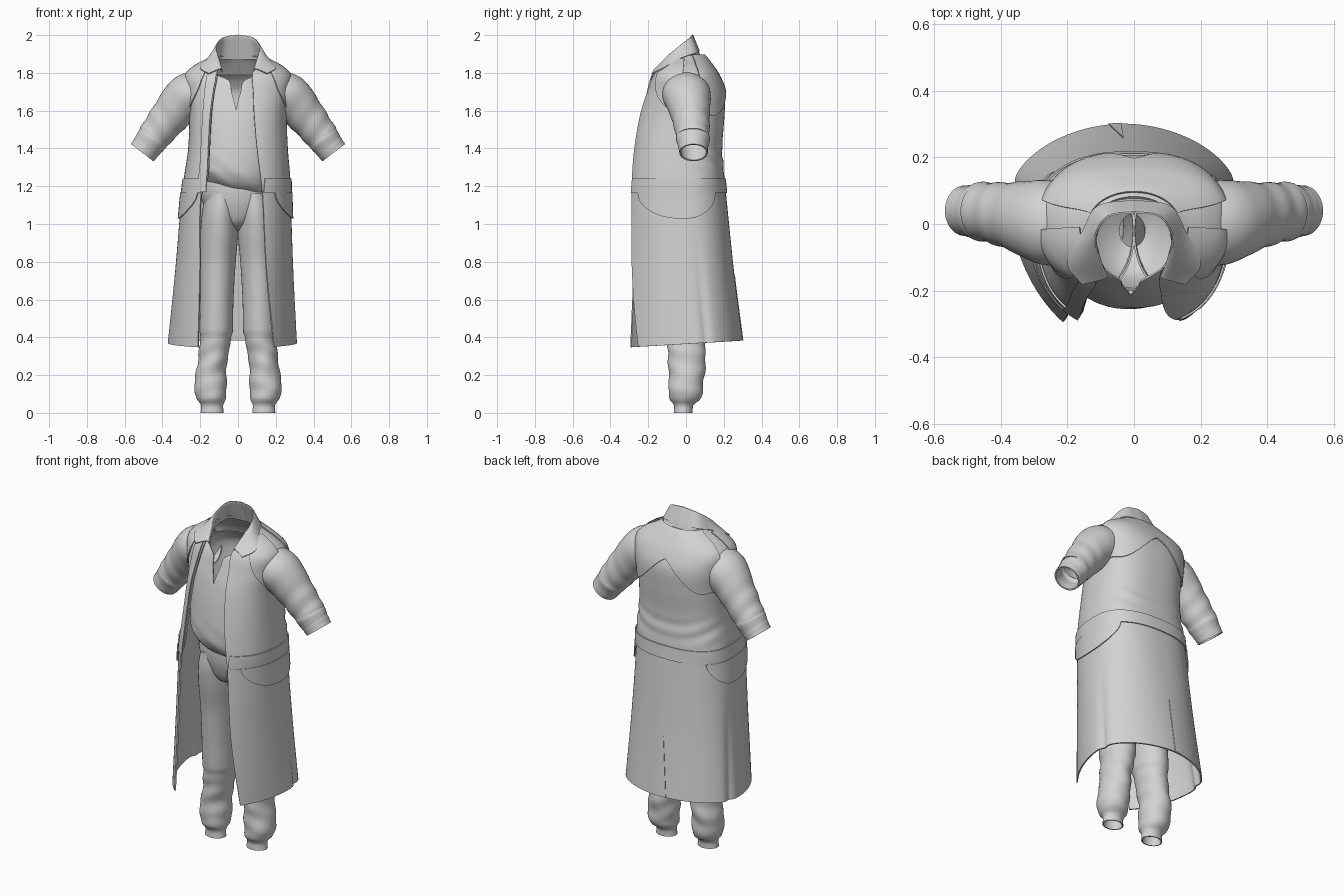
import bpy, bmesh
from math import sin, cos, asin, pi, exp, copysign
from mathutils import Vector

cube = bpy.data.objects.get("Cube")
if cube:
    bpy.data.objects.remove(cube, do_unlink=True)

cloth = bpy.data.materials.new("light grey cloth")
cloth.use_nodes = True
GREY = (0.65, 0.65, 0.65, 1)
cloth.diffuse_color = GREY
bsdf = next(n for n in cloth.node_tree.nodes if n.type == 'BSDF_PRINCIPLED')
bsdf.inputs["Base Color"].default_value = GREY
bsdf.inputs["Roughness"].default_value = 0.8


def clamp(x):
    return min(1.0, max(0.0, x))


def spow(x, p):
    return copysign(abs(x) ** p, x)


def interp(rows, t):
    """Smooth interpolation of rows whose first column is the parameter."""
    t = min(rows[-1][0], max(rows[0][0], t))
    i = 0
    while i < len(rows) - 2 and t > rows[i + 1][0]:
        i += 1
    a, b = rows[i], rows[i + 1]
    before, after = rows[max(i - 1, 0)], rows[min(i + 2, len(rows) - 1)]
    h = b[0] - a[0]
    s = (t - a[0]) / h
    out = []
    for k in range(1, len(a)):
        m0 = (b[k] - before[k]) / (b[0] - before[0]) * h
        m1 = (after[k] - a[k]) / (after[0] - a[0]) * h
        d = b[k] - a[k]
        out.append(a[k] + s * (m0 + s * (3 * d - 2 * m0 - m1 + s * (m0 + m1 - 2 * d))))
    return out


def sheet(name, func, nu, nv, thick=0.006):
    """Grid of quads from func(u, v), thickened and smoothed."""
    bm = bmesh.new()
    grid = [[bm.verts.new(func(i / nu, j / nv)) for i in range(nu + 1)] for j in range(nv + 1)]
    for low, high in zip(grid, grid[1:]):
        for i in range(nu):
            bm.faces.new((low[i], low[i + 1], high[i + 1], high[i]))
    bmesh.ops.remove_doubles(bm, verts=bm.verts, dist=0.0004)
    bmesh.ops.recalc_face_normals(bm, faces=bm.faces)
    mesh = bpy.data.meshes.new(name)
    bm.to_mesh(mesh)
    bm.free()
    mesh.materials.append(cloth)
    ob = bpy.data.objects.new(name, mesh)
    bpy.context.collection.objects.link(ob)
    bpy.ops.object.select_all(action='DESELECT')
    ob.select_set(True)
    bpy.context.view_layer.objects.active = ob
    mod = ob.modifiers.new("thickness", 'SOLIDIFY')
    mod.thickness, mod.offset = thick, 0
    bpy.ops.object.modifier_apply(modifier=mod.name)
    bpy.ops.object.shade_smooth_by_angle(angle=0.7)


class Shell:
    """Garment body; rows: z, centre x, half width, centre y, front y, back y,
    roundness, right opening x, left opening x. Angle 0 is the front."""

    def __init__(self, rows, detail=lambda a, z: 0):
        self.rows, self.detail = rows, detail

    def point(self, a, z, off=0):
        cx, rx, yc, yf, yb, p, _, _ = interp(self.rows, z)
        grow = off + self.detail(a, z)
        ry = yc - yf if cos(a) > 0 else yb - yc
        y = yc - (ry + grow) * spow(cos(a), p)
        lift = off * clamp((z - 1.68) * 8) + 0.06 * y * clamp((0.7 - z) * 3)
        return Vector((cx + (rx + grow) * spow(sin(a), p), y, z + lift))

    def edges(self, z):
        cx, rx, _, _, _, p, xr, xl = interp(self.rows, z)
        return (asin(clamp((xl - cx) / rx) ** (1 / p)),
                2 * pi - asin(clamp((cx - xr) / rx) ** (1 / p)))

    def body(self, u, v):
        z0, z1 = self.rows[0][0], self.rows[-1][0]
        z = z0 + (z1 - z0) * (0.5 * v + 0.5 * sin(v * pi / 2))
        a0, a1 = self.edges(z)
        return self.point(a0 + (a1 - a0) * u, z)


# Long coat, open at the front, with side pleats and creases at the waist
def coat_detail(a, z):
    fold = sum(exp(-((a - c) / 0.12) ** 2) for c in (1.7, 2 * pi - 1.7))
    waist = exp(-((z - 1.34) / 0.06) ** 2) * clamp(-cos(a) * 2)
    return (-0.016 * fold * clamp((1 - z) / 0.6)
            + 0.004 * waist * sin(z * 70 + 3 * cos(a * 2)))


coat = Shell([
    (.365, -.03, .34, .08, -.37, .297, 1.06, -.21, .19),
    (.75, -.02, .31, .04, -.34, .25, .96, -.2, .15),
    (1.14, -.01, .285, 0, -.31, .21, .85, -.195, .13),
    (1.24, -.005, .278, 0, -.3, .2, .8, -.16, .12),
    (1.4, 0, .26, -.01, -.28, .188, .8, -.15, .1),
    (1.58, 0, .255, 0, -.245, .2, .8, -.14, .085),
    (1.7, 0, .268, 0, -.205, .2, .8, -.125, .08),
    (1.78, 0, .272, 0, -.175, .165, .8, -.11, .075),
    (1.83, 0, .22, 0, -.14, .13, .85, -.11, .085),
    (1.87, 0, .145, 0, -.11, .1, .9, -.125, .115),
    (1.89, 0, .118, 0, -.09, .08, 1, -.11, .11)], coat_detail)
sheet("coat_body", coat.body, 96, 90, 0.008)


# Panels laid on the coat
def waistband(u, v):
    a0, a1 = coat.edges(1.14)
    return coat.point(a0 + (a1 - a0) * u, 1.165 + 0.075 * v, 0.008)


def placket(u, v):
    z = 1.17 + 0.63 * v
    return coat.point(coat.edges(max(z, 1.26))[1] - 0.2 * u, z, 0.012)


def back_yoke(u, v):
    t = 2 * u - 1
    low = 1.745 - 0.17 * sin(pi / 2 * min(1.15, abs(t) * 1.4))
    return coat.point(pi + 1.25 * t, low + (1.885 - low) * v, 0.011)


def back_vent(u, v):
    return coat.point(pi + 0.03 + 0.12 * u * (1 - v), 0.366 + 0.36 * v, 0.004)


sheet("waistband", waistband, 80, 4)
sheet("front_placket", placket, 6, 30)
sheet("back_yoke", back_yoke, 48, 24)
sheet("back_vent", back_vent, 4, 16)

for side, word in ((1, "left"), (-1, "right")):
    def pocket(u, v):
        low = 1.163 - 0.135 * sin(pi * u) ** 0.6
        return coat.point(side * (0.7 + 1.6 * u), low + (1.167 - low) * v, 0.011)

    def front_yoke(u, v):
        low = 1.79 - 0.22 * u ** 0.6
        return coat.point(side * (0.62 + 0.9 * u), low + (1.865 - low) * v, 0.009)

    sheet(word + "_pocket", pocket, 48, 8)
    sheet(word + "_front_yoke", front_yoke, 24, 16)

# Shirt with a notched neck and a loose, slanting hem
shirt_rows = [
    (1.185, -.01, .165, -.02, -.19, .13, .9, -.01, -.01),
    (1.215, -.01, .195, -.02, -.225, .15, .9, -.01, -.01),
    (1.28, -.01, .222, -.02, -.25, .16, .9, -.01, -.01),
    (1.45, -.01, .23, -.02, -.24, .165, .9, -.01, -.01),
    (1.6, -.01, .23, -.01, -.215, .17, .9, -.01, -.01),
    (1.7, -.01, .22, 0, -.185, .165, .9, -.034, .014),
    (1.76, -.005, .19, 0, -.165, .13, .9, -.05, .035),
    (1.79, 0, .15, 0, -.14, .1, .9, -.12, .12)]
shirt = Shell(shirt_rows, lambda a, z: 0.003 * sin(z * 55 + 9 * sin(a)) * clamp((1.42 - z) * 5))


def shirt_point(u, v):
    p = shirt.body(u, v)
    p.z -= 0.2 * p.x * clamp((1.4 - p.z) * 5)
    return p


sheet("shirt", shirt_point, 72, 50)

# Trousers: hips blending into two legs
hips = Shell([
    (.965, -.005, .04, -.02, -.07, .03, 1, 0, 0),
    (1.0, -.005, .09, -.02, -.14, .09, 1, 0, 0),
    (1.08, -.005, .16, -.02, -.18, .135, .95, 0, 0),
    (1.16, -.01, .187, -.02, -.195, .15, .9, 0, 0),
    (1.26, -.01, .185, -.02, -.195, .15, .9, 0, 0)])
sheet("trouser_hips", lambda u, v: hips.point(2 * pi * u, .965 + .295 * v), 48, 16)

leg_rows = [
    (0, .137, -.015, .058, .047), (.045, .137, -.012, .056, .05),
    (.075, .142, -.005, .075, .08), (.15, .146, 0, .08, .09),
    (.25, .138, .005, .077, .093), (.37, .121, 0, .076, .1),
    (.41, .117, 0, .079, .104), (.425, .116, 0, .085, .11),
    (.6, .112, -.01, .085, .115), (.8, .106, -.015, .091, .13),
    (.95, .099, -.02, .097, .155), (1.06, .094, -.02, .093, .17),
    (1.16, .085, -.02, .085, .165)]

# Sleeves and turned cuffs: parameter, x, y, z, radius
sleeve_rows = [
    (0, .2, 0, 1.7, .106), (.3, .27, .005, 1.672, .117), (.55, .345, .02, 1.59, .102),
    (.85, .42, .033, 1.495, .088), (1, .45, .037, 1.455, .084)]
cuff_rows = [
    (0, .44, .037, 1.47, .07), (.2, .452, .037, 1.452, .08),
    (.55, .475, .038, 1.42, .076), (1, .507, .04, 1.378, .071)]

for side, word in ((1, "left"), (-1, "right")):
    def leg(u, v):
        z, a = 1.16 * v, 2 * pi * u
        cx, cy, rx, ry = interp(leg_rows, z)
        w = clamp((.42 - z) * 12) * clamp((z - .06) * 20)
        r = 1 + 0.03 * w * (sin(z * 58 + 2 * sin(a + side)) + sin(z * 31 - 3 * cos(a)))
        return side * cx + rx * r * cos(a), cy + ry * r * sin(a), z

    def tube(rows, wrinkle):
        def point(u, v):
            x, y, z, r = interp(rows, v)
            ahead, behind = interp(rows, v + .02), interp(rows, v - .02)
            along = Vector((ahead[0] - behind[0], 0, ahead[2] - behind[2])).normalized()
            up = along.cross(Vector((0, 1, 0)))
            a = 2 * pi * u
            r += wrinkle * sin(v * 26 + 2 * sin(a)) * clamp((v - .3) * 3)
            p = Vector((x, y + r * cos(a) * (1 + .2 * clamp(.6 - v)), z)) + up * r * sin(a)
            return side * p.x, p.y, p.z
        return point

    sheet(word + "_trouser_leg", leg, 40, 84)
    sheet(word + "_sleeve", tube(sleeve_rows, .002), 40, 40)
    sheet(word + "_cuff", tube(cuff_rows, .001), 40, 12, 0.008)

# Collar: base, fold and outer edge from the back to the front tip
collar_base = [(0, 0, .08, 1.87), (.3, .095, .06, 1.87), (.55, .125, -.02, 1.855),
               (.8, .105, -.1, 1.835), (1, .08, -.155, 1.805)]
collar_fold = [(0, 0, .035, 2), (.3, .078, .022, 1.985), (.55, .115, -.035, 1.94),
               (.8, .112, -.1, 1.885), (1, .095, -.165, 1.82)]
collar_edge = [(0, 0, .07, 1.915), (.3, .108, .052, 1.905), (.55, .152, -.02, 1.88),
               (.85, .2, -.12, 1.825), (1, .155, -.18, 1.795)]


def collar(u, v):
    t = abs(2 * u - 1)
    across = [(k, *interp(rows, t)) for k, rows in enumerate((collar_base, collar_fold, collar_edge))]
    x, y, z = interp(across, 2 * v)
    return copysign(x, u - 0.5), y, z


sheet("collar", collar, 56, 16)
